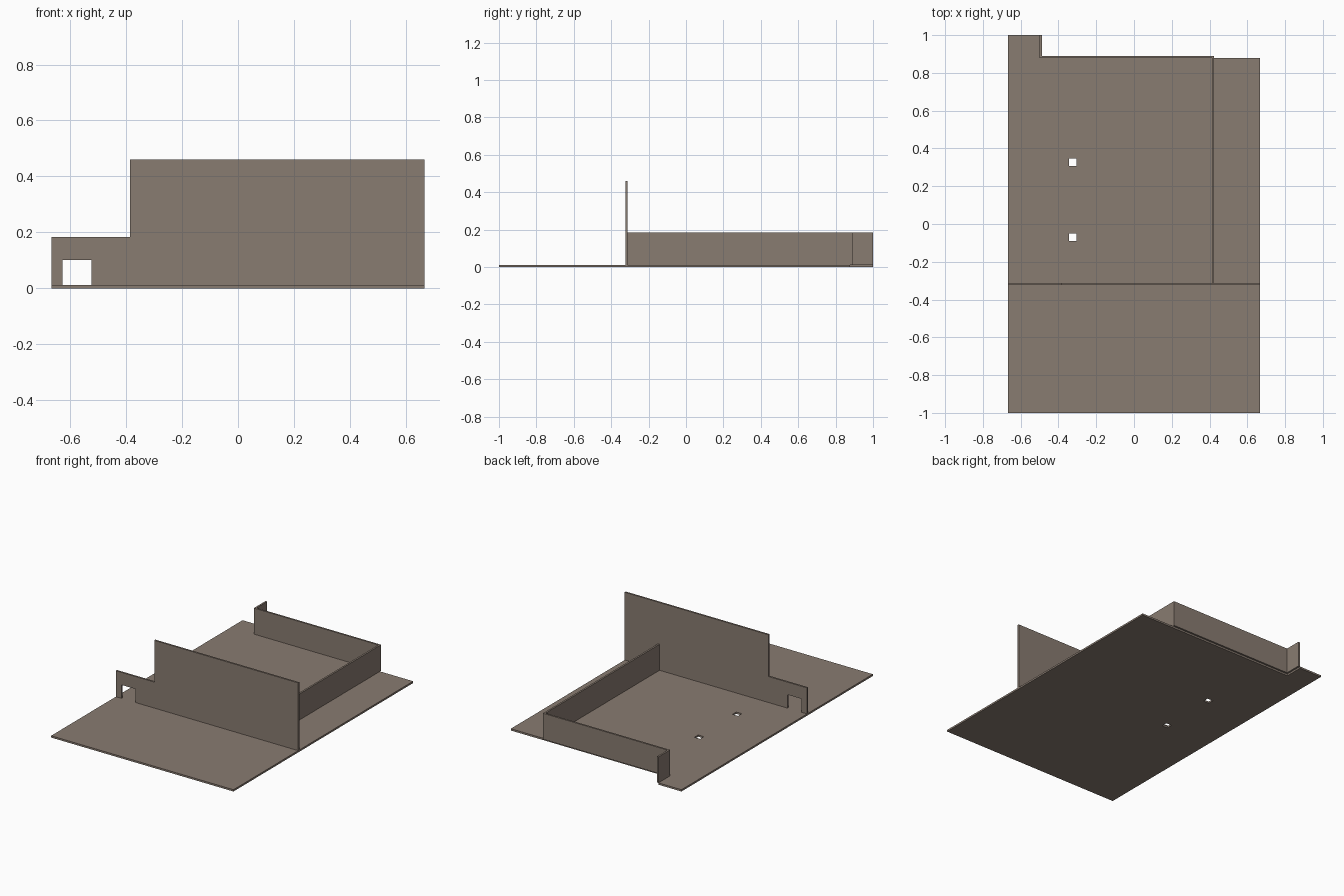
import bpy
from math import pi
from mathutils import Matrix

if "Cube" in bpy.data.objects:
    bpy.data.objects.remove(bpy.data.objects["Cube"])

T = 0.012      # sheet thickness
LOW = 0.184    # top of the low walls
mat = bpy.data.materials.new("taupe_sheet")
mat.diffuse_color = (0.25, 0.20, 0.165, 1)
mat.use_nodes = True
mat.node_tree.nodes["Principled BSDF"].inputs["Base Color"].default_value = mat.diffuse_color


def rect(a0, b0, a1, b1):
    return [(a0, b0), (a1, b0), (a1, b1), (a0, b1)]


def sheet(name, outlines, placement):
    """Fill a flat outline (further outlines are holes) and thicken it by T."""
    cu = bpy.data.curves.new(name, 'CURVE')
    cu.dimensions = '2D'
    cu.fill_mode = 'BOTH'
    cu.extrude = T / 2
    for pts in outlines:
        sp = cu.splines.new('POLY')
        sp.points.add(len(pts) - 1)
        for p, (a, b) in zip(sp.points, pts):
            p.co = (a, b, 0, 1)
        sp.use_cyclic_u = True
    tmp = bpy.data.objects.new(name + "_curve", cu)
    bpy.context.collection.objects.link(tmp)
    bpy.context.view_layer.update()
    dg = bpy.context.evaluated_depsgraph_get()
    me = bpy.data.meshes.new_from_object(tmp.evaluated_get(dg))
    bpy.data.objects.remove(tmp)
    me.transform(placement)
    for poly in me.polygons:
        poly.use_smooth = False
    me.materials.clear()
    me.materials.append(mat)
    ob = bpy.data.objects.new(name, me)
    bpy.context.collection.objects.link(ob)


def facing_y(y):   # outline is (x, z)
    return Matrix.Translation((0, y, 0)) @ Matrix.Rotation(pi / 2, 4, 'X')


def facing_x(x):   # outline is (y, z)
    return Matrix.Translation((x, 0, 0)) @ Matrix.Rotation(pi / 2, 4, 'Z') @ Matrix.Rotation(pi / 2, 4, 'X')


# Floor with a back-left tongue and two square holes
W, BACK, TONGUE, FRONT = 0.667, 0.878, -0.499, -0.318
floor = [(-W, -1), (W, -1), (W, BACK), (TONGUE, BACK), (TONGUE, 1), (-W, 1)]
holes = [rect(-0.345, y, -0.304, y + 0.04) for y in (-0.091, 0.306)]
sheet("floor", [floor] + holes, Matrix.Translation((0, 0, T / 2)))

# Stepped front wall with a doorway
sheet("front_wall", [[(-W, T), (-0.627, T), (-0.627, 0.101), (-0.524, 0.101), (-0.524, T),
                      (W, T), (W, 0.46), (-0.386, 0.46), (-0.386, LOW), (-W, LOW)]],
      facing_y(FRONT))

# Low walls around the enclosure
SIDE = 0.418
sheet("side_wall", [rect(FRONT + T / 2, T, BACK, LOW)], facing_x(SIDE))
sheet("back_wall", [rect(TONGUE, T, SIDE + T / 2, LOW)], facing_y(BACK + T / 2))
sheet("back_return_wall", [rect(BACK + T, T, 1, LOW)], facing_x(TONGUE + T / 2))
